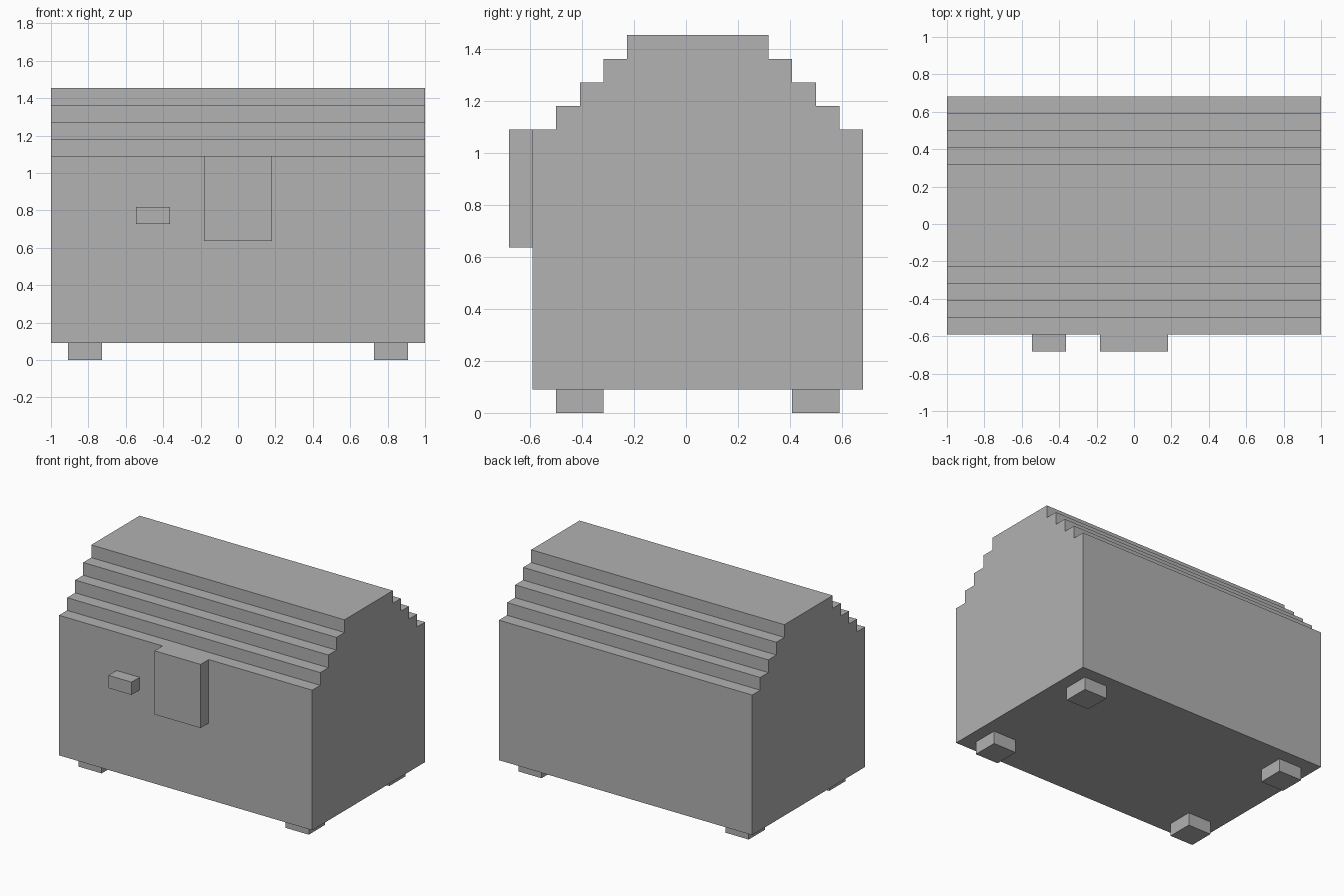
import bpy
import bmesh

U = 1 / 11  # one block of the grid the chest is built on

default = bpy.data.objects.get("Cube")
if default:
    bpy.data.objects.remove(default, do_unlink=True)

grey = bpy.data.materials.new("plain grey")
grey.use_nodes = True
colour = (0.445, 0.445, 0.445, 1)
grey.diffuse_color = colour
grey.node_tree.nodes["Principled BSDF"].inputs["Base Color"].default_value = colour


def add_prism(name, profile, x0, x1):
    """Extrude a (y, z) outline along x, in block units."""
    bm = bmesh.new()
    face = bm.faces.new([bm.verts.new((x0 * U, y * U, z * U)) for y, z in profile])
    ext = bmesh.ops.extrude_face_region(bm, geom=[face])
    moved = [v for v in ext["geom"] if isinstance(v, bmesh.types.BMVert)]
    bmesh.ops.translate(bm, verts=moved, vec=((x1 - x0) * U, 0, 0))
    bmesh.ops.recalc_face_normals(bm, faces=bm.faces)
    mesh = bpy.data.meshes.new(name)
    bm.to_mesh(mesh)
    bm.free()
    mesh.materials.append(grey)
    obj = bpy.data.objects.new(name, mesh)
    bpy.context.collection.objects.link(obj)
    return obj


def add_box(name, x, y, z):
    outline = [(y[0], z[0]), (y[1], z[0]), (y[1], z[1]), (y[0], z[1])]
    return add_prism(name, outline, *x)


# Chest body with its stepped lid, one outline run along the full width
FRONT, BACK, BASE, RIM, STEPS = -6.5, 7.5, 1, 12, 4
front_side = [(FRONT, BASE), (FRONT, RIM)]
for i in range(STEPS):
    y = FRONT + i + 1
    front_side += [(y, RIM + i), (y, RIM + i + 1)]
back_side = [(FRONT + BACK - y, z) for y, z in reversed(front_side)]
add_prism("chest_body", front_side + back_side, -11, 11)

# Latch plate and small knob on the front
add_box("latch", (-2, 2), (FRONT - 1, FRONT), (7, RIM))
add_box("knob", (-6, -4), (FRONT - 1, FRONT), (8, 9))

# Four block feet
for side, x in (("right", -10), ("left", 8)):
    for end, y in (("front", -5.5), ("back", 4.5)):
        add_box(f"{end}_{side}_foot", (x, x + 2), (y, y + 2), (0, BASE))
